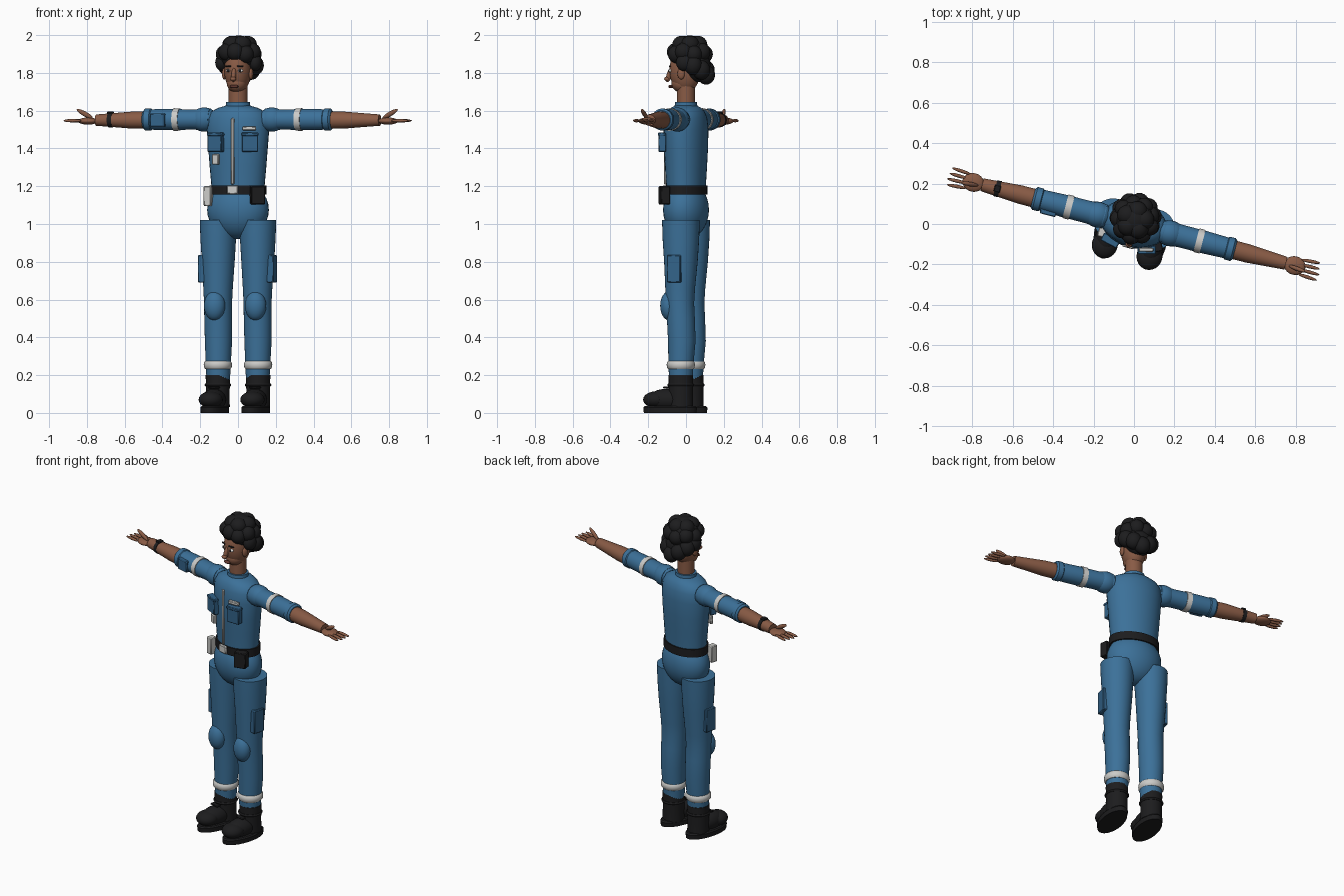
import bpy, bmesh, math
from mathutils import Matrix, Vector

if "Cube" in bpy.data.objects:
    bpy.data.objects.remove(bpy.data.objects["Cube"])

# The whole figure is turned slightly about the vertical axis
YAW = Matrix.Rotation(math.radians(-14.5), 4, 'Z')


def material(name, rgb):
    m = bpy.data.materials.new(name)
    m.use_nodes = True
    m.diffuse_color = (*rgb, 1)
    m.node_tree.nodes["Principled BSDF"].inputs["Base Color"].default_value = (*rgb, 1)
    return m


BLUE = material("overall blue", (.045, .165, .32))
NAVY = material("pocket blue", (.033, .125, .25))
SKIN = material("brown skin", (.25, .105, .06))
BLACK = material("soft black", (.012, .012, .013))
SILVER = material("reflective grey", (.6, .6, .58))
LIP = material("dark lips", (.12, .04, .03))
WHITE = material("eye white", (.75, .73, .7))


def finish(name, bm, mat):
    bmesh.ops.recalc_face_normals(bm, faces=bm.faces)
    bm.transform(YAW)
    me = bpy.data.meshes.new(name)
    bm.to_mesh(me)
    bm.free()
    me.materials.append(mat)
    me.polygons.foreach_set("use_smooth", [True] * len(me.polygons))
    me.set_sharp_from_angle(angle=math.radians(40))
    ob = bpy.data.objects.new(name, me)
    bpy.context.scene.collection.objects.link(ob)
    return ob


def ball(name, mat, loc, radii, aim=None, seg=24):
    """Ellipsoid; its z radius follows aim when given."""
    bm = bmesh.new()
    bmesh.ops.create_uvsphere(bm, u_segments=seg, v_segments=seg // 2, radius=1)
    rot = Vector(aim).to_track_quat('Z', 'Y').to_matrix().to_4x4() if aim else Matrix()
    bm.transform(Matrix.Translation(loc) @ rot @ Matrix.Diagonal((*radii, 1)))
    return finish(name, bm, mat)


def box(name, mat, loc, size, turn=0, bevel=.004):
    bm = bmesh.new()
    bmesh.ops.create_cube(bm, size=1)
    bm.transform(Matrix.Diagonal((*size, 1)))
    bmesh.ops.bevel(bm, geom=bm.edges[:], offset=min(bevel, min(size) / 3),
                    segments=1, affect='EDGES')
    bm.transform(Matrix.Translation(loc) @ Matrix.Rotation(math.radians(turn), 4, 'Z'))
    return finish(name, bm, mat)


def loft(name, mat, centre, rings, side=0, seg=32):
    """Rings of (height, radius, radius, forward shift); side lays it along x."""
    bm = bmesh.new()
    loops = []
    for h, ra, rb, *shift in rings:
        loop = []
        for i in range(seg):
            a = math.tau * i / seg
            u, v = ra * math.cos(a), rb * math.sin(a) + (shift[0] if shift else 0)
            p = Vector((side * h, v, u)) if side else Vector((u, v, h))
            loop.append(bm.verts.new(p + Vector(centre)))
        loops.append(loop)
    for lo, hi in zip(loops, loops[1:]):
        for i in range(seg):
            j = (i + 1) % seg
            bm.faces.new((lo[i], lo[j], hi[j], hi[i]))
    bm.faces.new(loops[0])
    bm.faces.new(loops[-1])
    return finish(name, bm, mat)


# Torso, hips, belt, collar
loft("torso", BLUE, (0, 0, 0), [
    (1.1, .14, .1), (1.2, .143, .102), (1.3, .152, .108), (1.4, .16, .113),
    (1.5, .168, .115), (1.56, .165, .108), (1.595, .145, .095),
    (1.615, .105, .078), (1.628, .06, .055)])
ball("hips", BLUE, (0, 0, 1.075), (.166, .118, .155), seg=32)
loft("belt", BLACK, (0, 0, 0), [(1.155, .152, .11), (1.205, .152, .11)])
loft("collar", BLUE, (0, 0, 0), [(1.6, .068, .062), (1.645, .064, .058)])
loft("neck", SKIN, (0, 0, 0), [(1.6, .05, .048), (1.75, .05, .048)])

# Chest and belt details
box("belt_buckle", SILVER, (0, -.112, 1.182), (.058, .02, .046))
box("front_zip", SILVER, (0, -.113, 1.385), (.016, .014, .35))
for s, side in ((1, "left"), (-1, "right")):
    box(side + "_chest_pocket", NAVY, (s * .093, -.105, 1.432), (.085, .04, .1), s * 14)
    box(side + "_chest_pocket_flap", NAVY, (s * .093, -.108, 1.475), (.09, .042, .018), s * 14)
box("name_tag", SILVER, (.09, -.108, 1.506), (.072, .02, .02), 14)
box("badge", SILVER, (-.094, -.105, 1.342), (.038, .02, .056), -14)
box("radio", SILVER, (-.142, -.08, 1.148), (.04, .045, .105))
box("belt_pouch", BLACK, (.128, -.085, 1.152), (.075, .05, .096), 25)

for s, side in ((1, "left"), (-1, "right")):
    # Leg with flat-topped trouser tube
    loft(side + "_trouser_leg", BLUE, (s * .108, 0, 0), [
        (.17, .062, .062), (.25, .066, .066), (.38, .072, .073, .005),
        (.5, .074, .074), (.58, .074, .074, -.004), (.66, .078, .079, -.004),
        (.8, .087, .089), (.92, .094, .097), (1.02, .098, .1)])
    ball(side + "_knee_pad", BLUE, (s * .112, -.062, .567), (.057, .048, .078))
    box(side + "_thigh_pocket", NAVY, (s * .185, -.015, .763), (.045, .075, .145))
    loft(side + "_ankle_band", SILVER, (s * .11, 0, 0), [
        (.232, .066, .066), (.24, .073, .073), (.255, .075, .075),
        (.268, .073, .073), (.276, .066, .066)])
    # Boot
    loft(side + "_boot_shaft", BLACK, (s * .11, 0, 0), [
        (.03, .063, .066), (.1, .062, .064), (.2, .065, .064)])
    loft(side + "_boot_strap", BLACK, (s * .11, 0, 0), [
        (.14, .066, .067), (.148, .071, .072), (.156, .066, .067)])
    ball(side + "_boot_foot", BLACK, (s * .112, -.075, .07), (.06, .105, .058))
    ball(side + "_boot_toe", BLACK, (s * .114, -.135, .07), (.064, .068, .044))
    for z, y in ((.115, -.088), (.135, -.075)):
        box(side + "_boot_lace", BLACK, (s * .112, y, z), (.06, .03, .01))
    loft(side + "_boot_sole", BLACK, (s * .112, -.058, 0), [
        (0, .068, .143), (.028, .07, .146), (.036, .064, .138)])

    # Sleeve
    z = 1.553
    ball(side + "_shoulder", BLUE, (s * .185, 0, z), (.075, .064, .064))
    loft(side + "_sleeve", BLUE, (0, 0, z), [
        (.15, .058, .06), (.25, .053, .056), (.36, .056, .056),
        (.45, .055, .053), (.5, .051, .051)], s)
    loft(side + "_sleeve_cuff", BLUE, (0, 0, z), [
        (.468, .05, .05), (.475, .058, .058), (.505, .058, .058), (.515, .048, .048)], s)
    loft(side + "_sleeve_band", SILVER, (0, 0, z), [
        (.318, .059, .06), (.35, .06, .06)], s)
    # Forearm and hand
    loft(side + "_forearm", SKIN, (0, 0, z - .003), [
        (.45, .046, .046), (.58, .045, .046), (.68, .037, .039), (.775, .03, .032)], s)
    ball(side + "_palm", SKIN, (s * .82, 0, 1.545), (.054, .046, .019))
    for i in range(4):
        y = (i - 1.5) * .023
        ball(side + "_finger", SKIN, (s * (.9 - .005 * abs(i - 1)), y * 1.15, 1.547),
             (.009, .009, .05), (s, y * 2, 0), 12)
    ball(side + "_thumb", SKIN, (s * .835, -.012, 1.583), (.011, .013, .05),
         (s, -.1, .55), 12)

# Right arm extras
box("sleeve_pocket", NAVY, (-.425, -.045, 1.55), (.08, .04, .07))
loft("wrist_watch", BLACK, (0, 0, 1.55), [(.685, .039, .041), (.708, .038, .04)], -1)
box("watch_face", BLACK, (-.697, 0, 1.588), (.032, .036, .014))

# Head and face
ball("head", SKIN, (0, -.005, 1.815), (.071, .083, .122), seg=32)
ball("jaw", SKIN, (0, -.022, 1.745), (.054, .056, .05))
ball("nose", SKIN, (0, -.09, 1.79), (.013, .016, .042), (0, .35, 1), 16)
ball("nose_tip", SKIN, (0, -.103, 1.768), (.017, .016, .012), seg=16)
ball("mouth", LIP, (0, -.083, 1.728), (.024, .012, .009), seg=16)
for s, side in ((1, "left"), (-1, "right")):
    ball(side + "_eye", WHITE, (s * .032, -.077, 1.812), (.015, .009, .009), seg=16)
    ball(side + "_iris", BLACK, (s * .032, -.084, 1.812), (.007, .005, .008), seg=12)
    box(side + "_eyebrow", BLACK, (s * .033, -.08, 1.836), (.036, .01, .008), s * 15)
    ball(side + "_ear", SKIN, (s * .073, -.008, 1.795), (.012, .02, .03), seg=16)

# Curly hair: a crown with overlapping round locks
ball("hair_crown", BLACK, (0, .02, 1.9), (.1, .1, .098), seg=32)
ball("hair_back", BLACK, (0, .062, 1.835), (.082, .07, .085))
for i in range(9):
    a = math.tau * i / 9 - math.pi / 2
    ball("hair_lock", BLACK, (.078 * math.cos(a), .02 + .078 * math.sin(a),
         1.905 + .006 * (-1) ** i), (.045, .045, .047))
for i in range(5):
    a = math.tau * i / 5 + .3
    ball("hair_top_lock", BLACK, (.045 * math.cos(a), .02 + .045 * math.sin(a), 1.95),
         (.05, .05, .046))
for i in range(-2, 3):
    a = math.pi / 2 + i * .62
    ball("hair_nape_lock", BLACK, (.082 * math.cos(a), .035 + .075 * math.sin(a),
         1.79 + .025 * abs(i)), (.047, .047, .052))
for s in (1, -1):
    ball("hair_temple_lock", BLACK, (s * .092, .012, 1.855), (.034, .042, .045))
